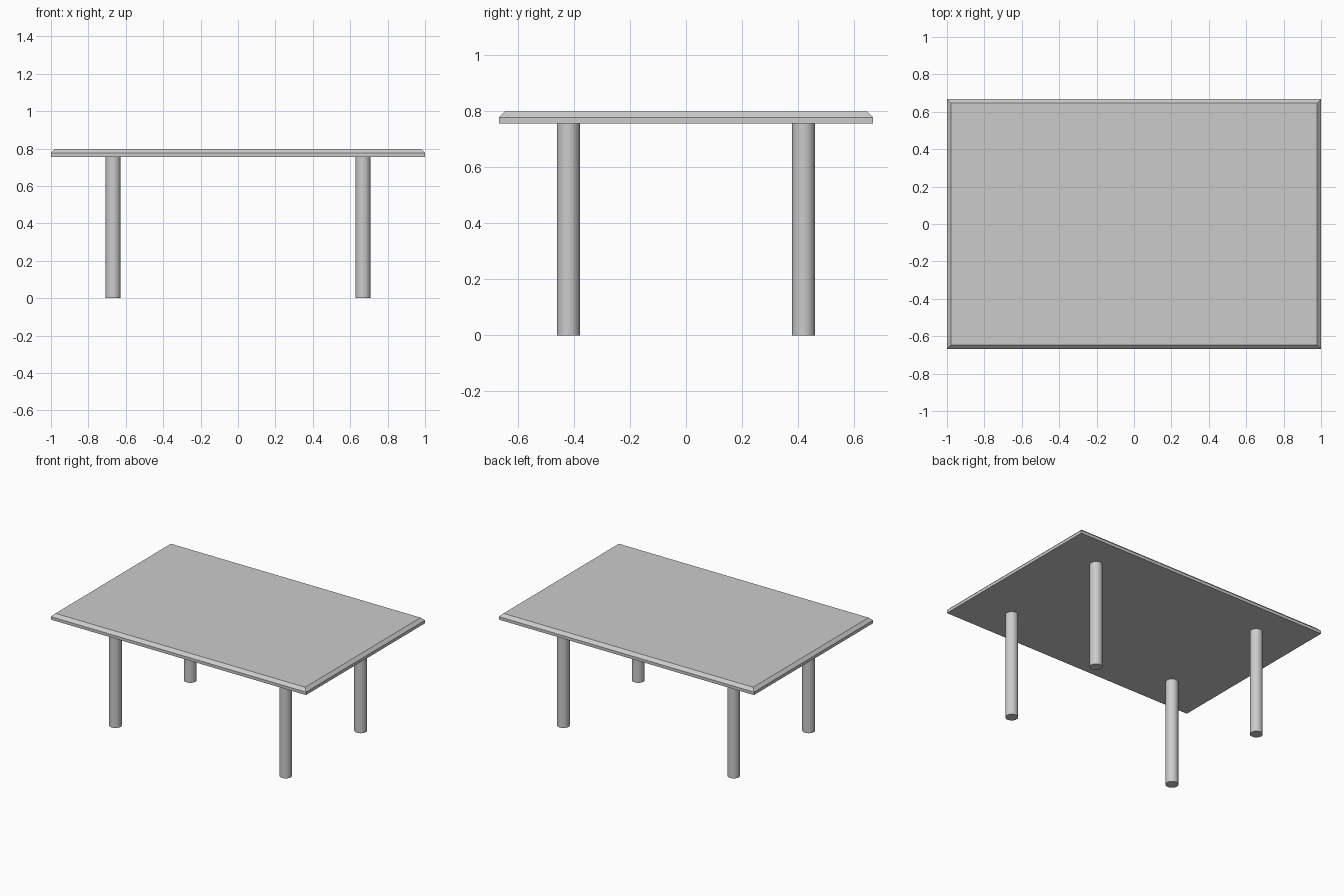
import bpy, bmesh, math

if "Cube" in bpy.data.objects:
    bpy.data.objects.remove(bpy.data.objects["Cube"])

TOP_Z, UNDER_Z, CHAMFER = 0.797, 0.755, 0.021
HALF_X, HALF_Y = 1.0, 0.667
LEG_X, LEG_Y, LEG_R = 0.668, 0.419, 0.041


def add_object(name, bm):
    mesh = bpy.data.meshes.new(name)
    bm.to_mesh(mesh)
    bm.free()
    obj = bpy.data.objects.new(name, mesh)
    bpy.context.collection.objects.link(obj)
    return obj


# Tabletop: slab with its upper rim chamfered
bm = bmesh.new()
bmesh.ops.create_cube(bm, size=1)
for v in bm.verts:
    v.co.x *= 2 * HALF_X
    v.co.y *= 2 * HALF_Y
    v.co.z = TOP_Z if v.co.z > 0 else UNDER_Z
rim = [e for e in bm.edges if all(v.co.z == v.co.z and v.co.z > UNDER_Z + 0.01 for v in e.verts)]
bmesh.ops.bevel(bm, geom=rim, offset=CHAMFER, segments=1, affect='EDGES')
add_object("tabletop", bm)


# Round legs, one near each corner
def add_leg(name, x, y):
    bpy.ops.mesh.primitive_cylinder_add(vertices=32, radius=LEG_R, depth=UNDER_Z,
                                        location=(x, y, UNDER_Z / 2))
    leg = bpy.context.object
    leg.name = name
    bpy.ops.object.shade_smooth_by_angle(angle=math.radians(30))


for end, sy in (("front", -1), ("back", 1)):
    for side, sx in (("left", -1), ("right", 1)):
        add_leg(f"{end}_{side}_leg", sx * LEG_X, sy * LEG_Y)
